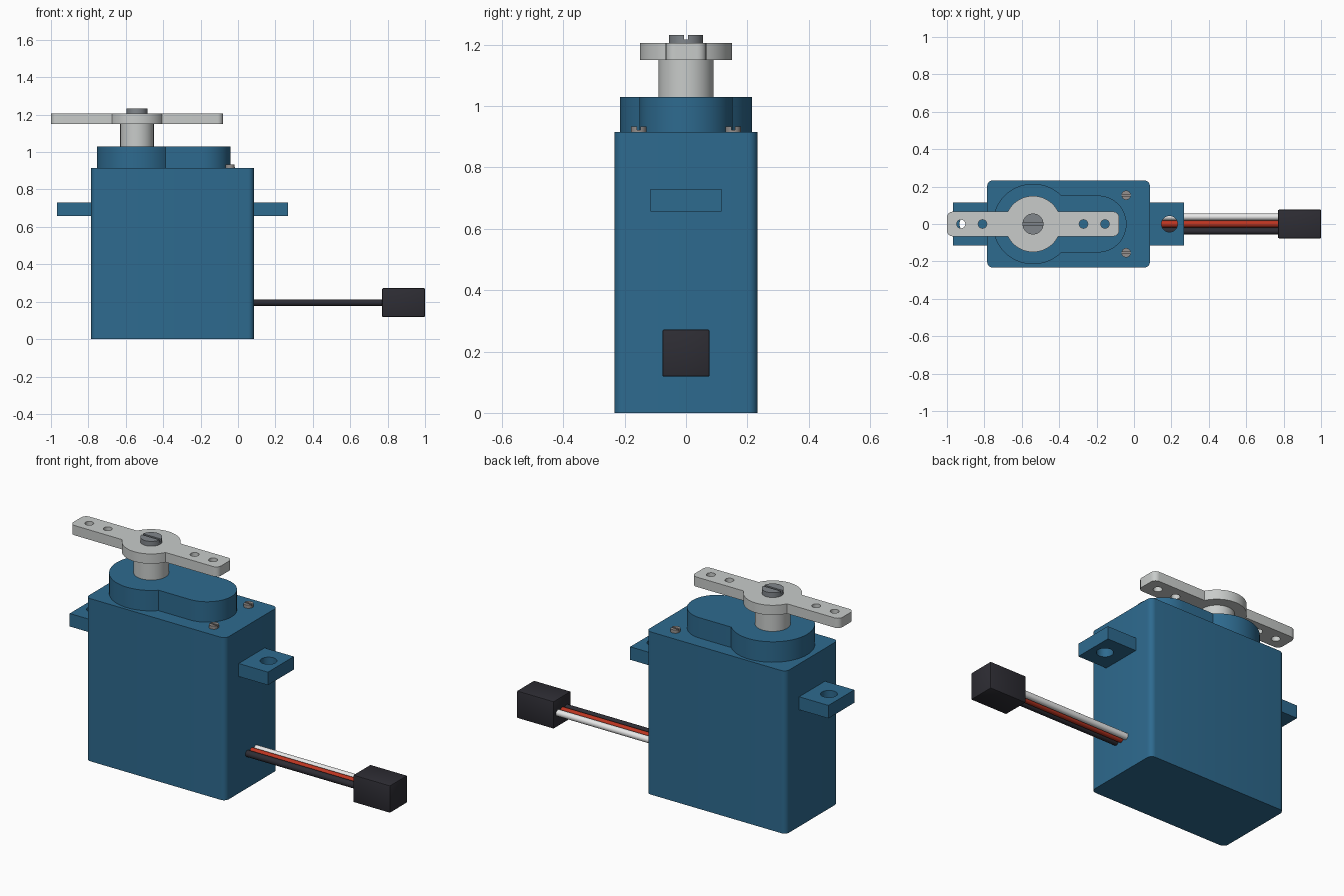
import bpy, bmesh, math
from mathutils import Matrix

if "Cube" in bpy.data.objects:
    bpy.data.objects.remove(bpy.data.objects["Cube"])


def material(name, rgb):
    m = bpy.data.materials.new(name)
    m.diffuse_color = (*rgb, 1)
    m.use_nodes = True
    m.node_tree.nodes["Principled BSDF"].inputs["Base Color"].default_value = m.diffuse_color
    return m


BLUE = material("servo blue", (0.027, 0.145, 0.275))
PLASTIC = material("light grey plastic", (0.58, 0.60, 0.59))
STEEL = material("dark steel", (0.22, 0.24, 0.26))
CASE_STEEL = material("warm steel", (0.30, 0.28, 0.27))
BLACK = material("black plastic", (0.027, 0.026, 0.034))
RED = material("red wire", (0.50, 0.035, 0.015))
WHITE = material("white wire", (0.80, 0.80, 0.80))


def finish(name, bm, mat):
    bmesh.ops.recalc_face_normals(bm, faces=bm.faces)
    me = bpy.data.meshes.new(name)
    bm.to_mesh(me)
    bm.free()
    ob = bpy.data.objects.new(name, me)
    bpy.context.collection.objects.link(ob)
    if mat:
        me.materials.append(mat)
    return ob


def prism(name, pts, z0, z1, mat=None):
    """Extrude a flat outline from z0 to z1."""
    bm = bmesh.new()
    f = bm.faces.new([bm.verts.new((x, y, z0)) for x, y in pts])
    ext = bmesh.ops.extrude_face_region(bm, geom=[f])["geom"]
    bmesh.ops.translate(bm, vec=(0, 0, z1 - z0),
                        verts=[v for v in ext if isinstance(v, bmesh.types.BMVert)])
    return finish(name, bm, mat)


def arc(cx, cy, r, a0, a1, n):
    return [(cx + r * math.cos(a0 + (a1 - a0) * i / n),
             cy + r * math.sin(a0 + (a1 - a0) * i / n)) for i in range(n + 1)]


def circle(cx, cy, r, n=48):
    return arc(cx, cy, r, 0, 2 * math.pi, n)[:-1]


def rounded_rect(x0, x1, y0, y1, r, n=6):
    q = math.pi / 2
    corners = [(x1 - r, y1 - r), (x0 + r, y1 - r), (x0 + r, y0 + r), (x1 - r, y0 + r)]
    return [p for i, c in enumerate(corners) for p in arc(*c, r, i * q, (i + 1) * q, n)]


def rect(x0, x1, y0, y1):
    return [(x0, y0), (x1, y0), (x1, y1), (x0, y1)]


def cut(ob, outlines, z0, z1):
    """Subtract extruded outlines from an object."""
    for pts in outlines:
        cutter = prism("cutter", pts, z0, z1)
        cutter.hide_render = True
        mod = ob.modifiers.new("cut", 'BOOLEAN')
        mod.operation, mod.solver, mod.object = 'DIFFERENCE', 'EXACT', cutter
        bpy.context.view_layer.objects.active = ob
        bpy.ops.object.modifier_apply(modifier=mod.name)
        bpy.data.objects.remove(cutter)


AX = -0.54      # output shaft position
MID = -0.35     # middle of the case

# case
prism("case", rounded_rect(-0.785, 0.085, -0.233, 0.233, 0.03), 0, 0.915, BLUE)

# mounting tabs
for side, name in ((1, "right_mounting_tab"), (-1, "left_mounting_tab")):
    xs = sorted((MID + side * 0.43, MID + side * 0.617))
    tab = prism(name, rect(*xs, -0.115, 0.115), 0.657, 0.73, BLUE)
    cut(tab, [circle(MID + side * 0.54, 0, 0.043, 32)], 0.6, 0.8)

# gear cover: large disc joined to a smaller rounded end
R, r = 0.215, 0.152
a = math.asin(r / R)
prism("gear_cover", arc(AX, 0, R, a, 2 * math.pi - a, 48)
      + arc(-0.192, 0, r, -math.pi / 2, math.pi / 2, 24), 0.915, 1.03, BLUE)

# output shaft
prism("output_shaft", circle(AX, 0, 0.09), 1.03, 1.15, PLASTIC)

# two-armed horn: one half outline turned round for the other
w, hub, reach, c = 0.066, 0.15, 0.46, 0.03
a = math.asin(w / hub)
half = (arc(reach - c, -w + c, c, -math.pi / 2, 0, 6)
        + arc(reach - c, w - c, c, 0, math.pi / 2, 6)
        + arc(0, 0, hub, a, math.pi - a, 24))
horn = prism("horn", [(AX + s * x, s * y) for s in (1, -1) for x, y in half],
             1.15, 1.205, PLASTIC)
cut(horn, [circle(AX + d, 0, 0.023, 24) for d in (-0.385, -0.27, 0.27, 0.385)], 1.1, 1.3)

# slotted screws
screw = prism("horn_screw", circle(AX, 0, 0.056), 1.2, 1.232, STEEL)
cut(screw, [rect(AX - 0.1, AX + 0.1, -0.006, 0.006)], 1.217, 1.3)
for y in (-0.154, 0.154):
    screw = prism("case_screw", circle(-0.042, y, 0.025, 24), 0.91, 0.933, CASE_STEEL)
    cut(screw, [rect(-0.1, 0.02, y - 0.005, y + 0.005)], 0.921, 1.0)

# cable of three wires
for name, y, mat in (("black_wire", -0.038, BLACK), ("red_wire", 0, RED),
                     ("white_wire", 0.038, WHITE)):
    bm = bmesh.new()
    bmesh.ops.create_cone(bm, cap_ends=True, segments=24, radius1=0.018, radius2=0.018,
                          depth=0.71, matrix=Matrix.Translation((0.43, y, 0.195))
                          @ Matrix.Rotation(math.pi / 2, 4, 'Y'))
    finish(name, bm, mat)

# plug
bm = bmesh.new()
bmesh.ops.create_cube(bm, size=1, matrix=Matrix.Translation((0.885, 0, 0.195))
                      @ Matrix.Diagonal((0.23, 0.154, 0.154, 1)))
bmesh.ops.bevel(bm, geom=bm.edges[:], offset=0.006, segments=2, affect='EDGES', profile=0.5)
finish("plug", bm, BLACK)

# smooth round sides, keep edges sharp
bpy.ops.object.select_all(action='SELECT')
bpy.context.view_layer.objects.active = bpy.data.objects["case"]
bpy.ops.object.shade_smooth_by_angle(angle=math.radians(30))
